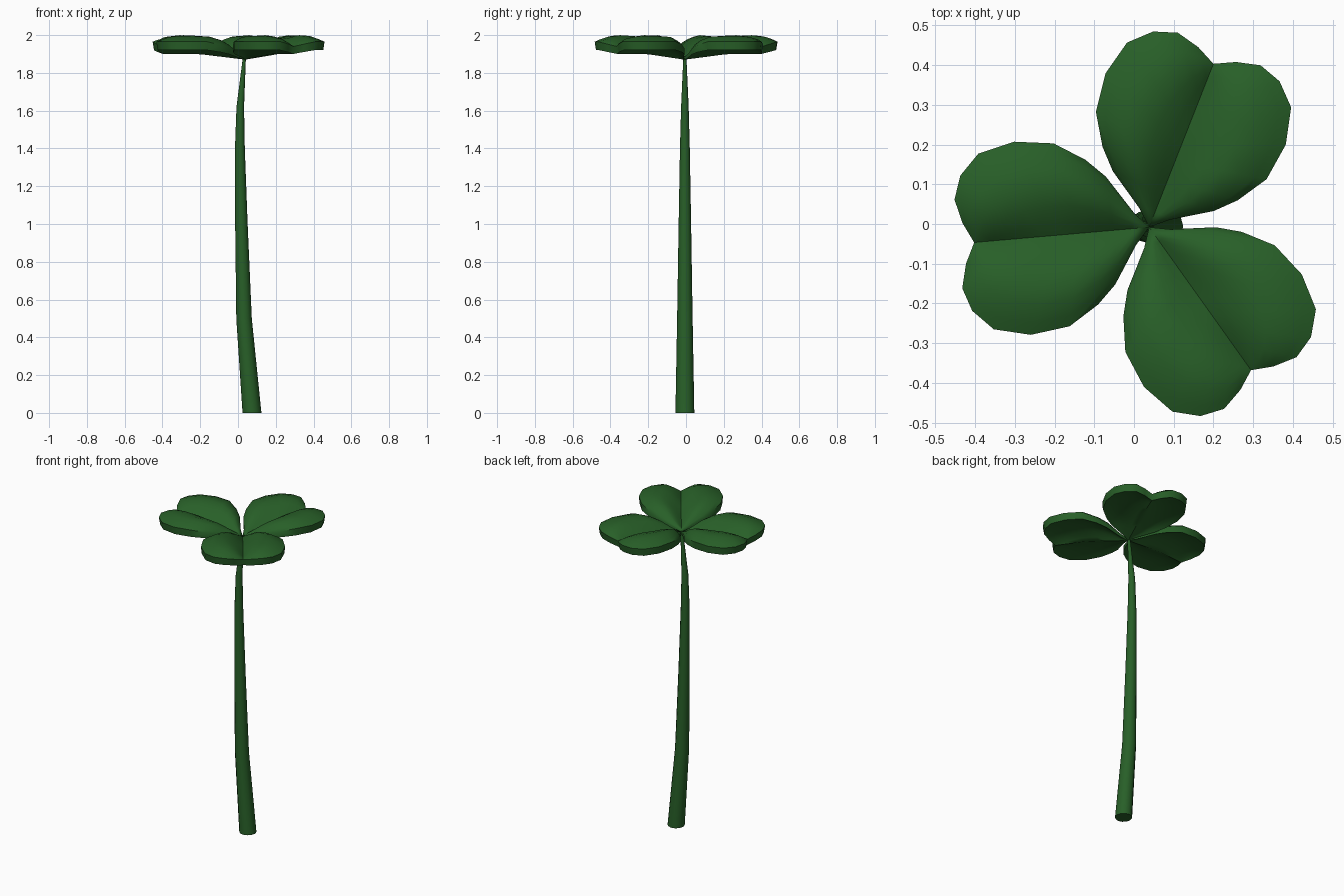
import bpy, bmesh, math

if "Cube" in bpy.data.objects:
    bpy.data.objects.remove(bpy.data.objects["Cube"])

green = bpy.data.materials.new("clover green")
green.diffuse_color = (0.021, 0.115, 0.021, 1)
green.use_nodes = True
green.node_tree.nodes["Principled BSDF"].inputs["Base Color"].default_value = green.diffuse_color


def finish(name, bm, angle):
    bmesh.ops.remove_doubles(bm, verts=bm.verts, dist=0.0005)
    bmesh.ops.recalc_face_normals(bm, faces=bm.faces)
    me = bpy.data.meshes.new(name)
    bm.to_mesh(me)
    bm.free()
    me.materials.append(green)
    ob = bpy.data.objects.new(name, me)
    bpy.context.collection.objects.link(ob)
    bpy.ops.object.select_all(action='DESELECT')
    ob.select_set(True)
    bpy.context.view_layer.objects.active = ob
    bpy.ops.object.shade_smooth_by_angle(angle=math.radians(angle))


# Stem: tapered tube along a gentle bend (x, z, radius)
PATH = [(0.074, 0, 0.05), (0.032, 0.5, 0.041), (0.018, 1.0, 0.033),
        (0.01, 1.4, 0.026), (0.012, 1.62, 0.02), (0.034, 1.885, 0.008)]
SIDES = 12
bm = bmesh.new()
rings = []
for x, z, r in PATH:
    rings.append([bm.verts.new((x + r * math.cos(2 * math.pi * k / SIDES),
                                -0.006 + r * math.sin(2 * math.pi * k / SIDES), z))
                  for k in range(SIDES)])
for a, b in zip(rings, rings[1:]):
    for k in range(SIDES):
        n = (k + 1) % SIDES
        bm.faces.new((a[k], a[n], b[n], b[k]))
bm.faces.new(rings[0][::-1])
bm.faces.new(rings[-1])
finish("stem", bm, 40)

# Half outline of a heart leaf: (along midrib, sideways)
HALF = [(0, 0), (0.036, 0.041), (0.098, 0.137), (0.145, 0.183), (0.221, 0.231),
        (0.32, 0.244), (0.412, 0.222), (0.462, 0.171), (0.482, 0.112),
        (0.467, 0.051), (0.442, 0)]
STEPS = [0, 0.12, 0.3, 0.5, 0.7, 0.88, 1]
COLS = [-s for s in STEPS[:0:-1]] + STEPS
N = len(HALF) - 1


def leaf_point(i, c, top):
    ou, ov = HALF[i]
    s = abs(c)
    mu = 0.442 * i / N
    u, v = mu + (ou - mu) * s, ov * c
    grow = min(1, math.hypot(ou, ov) / 0.3)
    notch = max(0, 1 - ov / 0.1) if i > N / 2 else 0
    bulge = math.sin(math.pi * s) * min(1, ov / 0.2)
    m = min(1, mu / 0.25)
    if top:
        mid = 1.885 + 0.055 * m
        rim = 1.885 + 0.08 * grow - 0.025 * notch
        z = mid + (rim - mid) * s + 0.047 * bulge
    else:
        mid = 1.87 + 0.03 * m
        rim = 1.87 + 0.05 * grow - 0.02 * notch
        z = mid + (rim - mid) * s + 0.025 * bulge
        u, v = u * 0.985, v * 0.985
    return u, v, z


def leaf(name, degrees):
    a = math.radians(degrees)
    bm = bmesh.new()

    def grid(top):
        rows = []
        for i in range(N + 1):
            row = []
            for c in COLS:
                u, v, z = leaf_point(i, c, top)
                row.append(bm.verts.new((0.038 + u * math.cos(a) - v * math.sin(a),
                                         -0.008 + u * math.sin(a) + v * math.cos(a), z)))
            rows.append(row)
        for p, q in zip(rows, rows[1:]):
            for j in range(len(COLS) - 1):
                bm.faces.new((p[j], p[j + 1], q[j + 1], q[j]))
        return rows

    t, b = grid(True), grid(False)
    # Rim joining upper and lower skins
    for j in (0, -1):
        for i in range(N):
            bm.faces.new((t[i][j], t[i + 1][j], b[i + 1][j], b[i][j]))
    finish(name, bm, 50)


leaf("left_leaf", 185)
leaf("back_leaf", 68.5)
leaf("front_leaf", -54.5)
